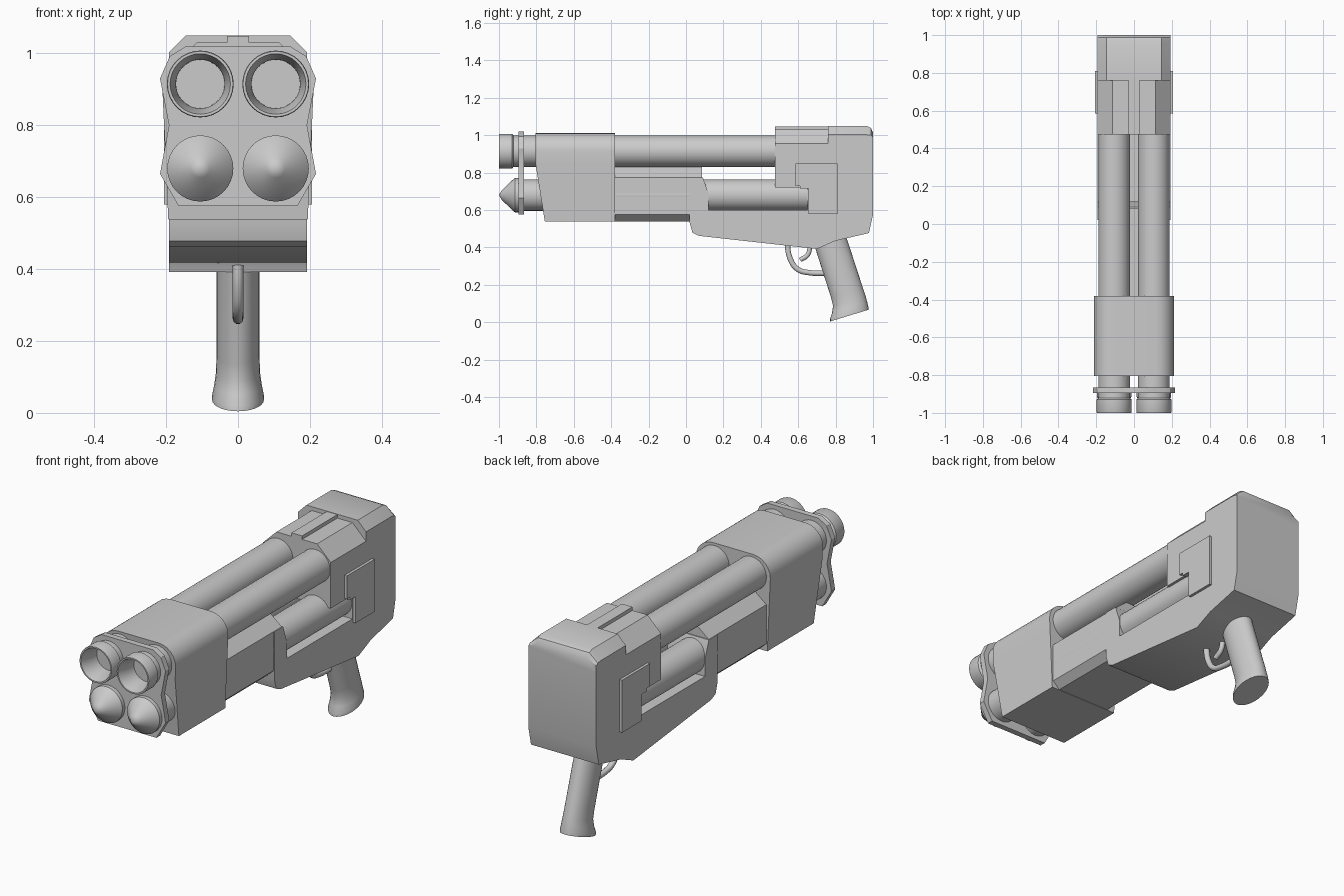
import bpy, bmesh, math
from mathutils import Vector

if "Cube" in bpy.data.objects:
    bpy.data.objects.remove(bpy.data.objects["Cube"])


def loft(name, rings, closed=False):
    """Skin matching rings of 3D points; cap the ends unless closed."""
    bm = bmesh.new()
    vs = [[bm.verts.new(p) for p in r] for r in rings]
    n = len(vs[0])
    for a, b in zip(vs, vs[1:]):
        for i in range(n):
            j = (i + 1) % n
            bm.faces.new((a[i], a[j], b[j], b[i]))
    bm.faces.new(vs[0])
    bm.faces.new(vs[-1])
    bmesh.ops.remove_doubles(bm, verts=bm.verts, dist=1e-5)
    bmesh.ops.recalc_face_normals(bm, faces=bm.faces)
    me = bpy.data.meshes.new(name)
    bm.to_mesh(me)
    bm.free()
    ob = bpy.data.objects.new(name, me)
    bpy.context.collection.objects.link(ob)
    bpy.ops.object.select_all(action='DESELECT')
    ob.select_set(True)
    bpy.context.view_layer.objects.active = ob
    bpy.ops.object.shade_smooth_by_angle(angle=math.radians(32))
    return ob


def mirrored(half):
    """Full x-z section from its right half, listed top to bottom."""
    return half + [(-x, z) for x, z in reversed(half)]


def along_y(name, half, y0, y1):
    sec = mirrored(half)
    return loft(name, [[(x, y, z) for x, z in sec] for y in (y0, y1)])


def along_x(name, profile, x0, x1):
    return loft(name, [[(x, y, z) for y, z in profile] for x in (x0, x1)])


def lathe(name, cx, cz, profile, n=32):
    ang = [2 * math.pi * i / n for i in range(n)]
    return loft(name, [[(cx + r * math.cos(a), y, cz + r * math.sin(a)) for a in ang]
                       for y, r in profile])


def rod(name, path, radius):
    cu = bpy.data.curves.new(name, 'CURVE')
    cu.dimensions = '3D'
    cu.bevel_depth = radius
    cu.bevel_resolution = 3
    cu.resolution_u = 5
    cu.use_fill_caps = True
    sp = cu.splines.new('BEZIER')
    sp.bezier_points.add(len(path) - 1)
    for bp, (y, z) in zip(sp.bezier_points, path):
        bp.co = (0, y, z)
        bp.handle_left_type = bp.handle_right_type = 'AUTO'
    ob = bpy.data.objects.new(name, cu)
    bpy.context.collection.objects.link(ob)


# Four barrels: hollow muzzles above, pointed rounds below
TINY = 1e-6
for side, sx in (("left", -1), ("right", 1)):
    lathe("upper_barrel_" + side, sx * 0.105, 0.915,
          [(-0.85, TINY), (-0.85, 0.067), (-0.94, 0.068), (-1.0, 0.084), (-1.0, 0.091),
           (-0.995, 0.093), (-0.93, 0.093), (-0.922, 0.084), (0.6, 0.084), (0.6, TINY)])
    lathe("lower_barrel_" + side, sx * 0.105, 0.68,
          [(-1.0, TINY), (-0.985, 0.026), (-0.92, 0.088), (-0.915, 0.092), (-0.892, 0.092),
           (-0.885, 0.084), (0.75, 0.084), (0.75, TINY)])
    # Raised side panel
    along_x("side_panel_" + side,
            [(0.585, 0.848), (0.81, 0.848), (0.81, 0.58), (0.655, 0.58), (0.655, 0.715),
             (0.61, 0.715), (0.61, 0.73), (0.585, 0.73)], sx * 0.17, sx * 0.206)

# Muzzle clamp plate
along_y("muzzle_plate", [(0.145, 1.02), (0.19, 0.992), (0.217, 0.93), (0.192, 0.80),
                         (0.217, 0.665), (0.165, 0.575)], -0.895, -0.865)

# Front shroud with rounded shoulders and raked front face
arc = [(0.115 + 0.096 * math.sin(math.radians(a)), 0.916 + 0.096 * math.cos(math.radians(a)))
       for a in range(0, 91, 15)]
sec = mirrored(arc + [(0.208, 0.85), (0.194, 0.538)])
loft("front_shroud", [[(x, -0.805 + 0.05 * max(0, 0.85 - z) / 0.31, z) for x, z in sec],
                      [(x, -0.38, z) for x, z in sec]])

# Forend between shroud and stock
along_y("forend", [(0.12, 0.83), (0.188, 0.775), (0.188, 0.575), (0.15, 0.54)], -0.4, 0.085)

# Stock body side profile
along_x("stock_body",
        [(0.02, 0.775), (0.09, 0.775), (0.12, 0.69), (0.12, 0.60), (0.65, 0.60), (0.65, 0.72),
         (0.475, 0.72), (0.475, 0.955), (1.0, 0.955), (1.0, 0.575), (0.978, 0.477),
         (0.80, 0.436), (0.70, 0.392), (0.07, 0.462), (0.035, 0.478), (0.02, 0.53)],
        -0.192, 0.192)

# Receiver top: low front cover, rail and rear block
along_y("receiver_cover", [(0.115, 1.03), (0.192, 0.955)], 0.475, 0.77)
along_y("top_rail", [(0.03, 1.048), (0.03, 1.0)], 0.475, 0.77)
loft("rear_block",
     [[(x, y, z) for x, z in mirrored([(0.145, top), (0.192, shoulder), (0.192, 0.955)])]
      for y, top, shoulder in ((0.76, 1.05, 1.003), (0.965, 1.05, 1.003),
                               (0.988, 1.04, 1.0), (1.0, 1.015, 0.99))])

# Raked pistol grip with flared foot
t = math.radians(17)
rings = []
for y, z, hx, hd in ((0.76, 0.47, 0.06, 0.088), (0.86, 0.16, 0.06, 0.089),
                     (0.873, 0.115, 0.061, 0.091), (0.875, 0.08, 0.066, 0.098),
                     (0.873, 0.05, 0.072, 0.107), (0.874, 0.036, 0.072, 0.108)):
    rings.append([Vector((hx * math.cos(a), y + hd * math.sin(a) * math.cos(t),
                          z + hd * math.sin(a) * math.sin(t)))
                  for a in (2 * math.pi * i / 28 for i in range(28))])
loft("grip", rings)

# Trigger guard and trigger
rod("trigger_guard", [(0.54, 0.43), (0.555, 0.345), (0.595, 0.285), (0.66, 0.265), (0.76, 0.263)], 0.015)
rod("trigger", [(0.665, 0.42), (0.65, 0.36), (0.61, 0.333)], 0.013)
